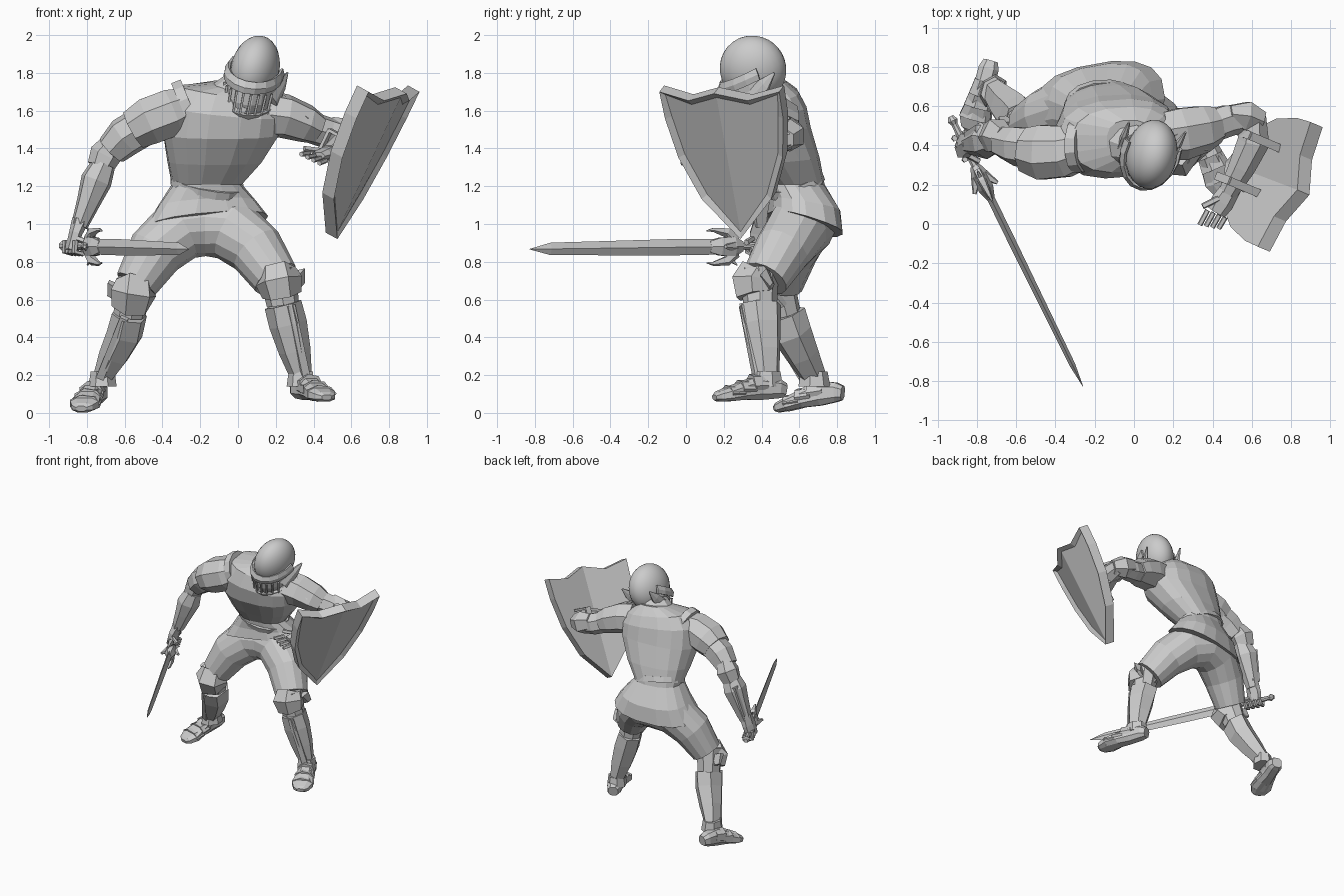
import bpy, bmesh
from math import sin, cos, pi, radians, copysign
from mathutils import Vector as V, Matrix, Euler


def finish(name, bm):
    bmesh.ops.recalc_face_normals(bm, faces=bm.faces)
    me = bpy.data.meshes.new(name)
    bm.to_mesh(me)
    bm.free()
    ob = bpy.data.objects.new(name, me)
    bpy.context.collection.objects.link(ob)
    return ob


def skin(name, rings, wrap=True, thick=0):
    bm = bmesh.new()
    rows = [[bm.verts.new(p) for p in r] for r in rings]
    n = len(rows[0])
    for r, s in zip(rows, rows[1:]):
        for i in range(n if wrap else n - 1):
            j = (i + 1) % n
            bm.faces.new((r[i], r[j], s[j], s[i]))
    if wrap:
        bm.faces.new(rows[0])
        bm.faces.new(rows[-1])
    ob = finish(name, bm)
    if thick:
        m = ob.modifiers.new("thickness", 'SOLIDIFY')
        m.thickness, m.offset = thick, 0
    return ob


def ring(c, a, b, n, power=1.0):
    f = lambda t: copysign(abs(t) ** power, t)
    return [c + a * f(cos(2 * pi * (i + .5) / n)) + b * f(sin(2 * pi * (i + .5) / n)) for i in range(n)]


def loft(name, st, ref=(1, 0, 0), n=8, power=1.0):
    """Stations are x, y, z, radius along ref, radius across."""
    P = [V(s[:3]) for s in st]
    rings = []
    for i, s in enumerate(st):
        t = (P[min(i + 1, len(P) - 1)] - P[max(i - 1, 0)]).normalized()
        a = (V(ref) - t * t.dot(V(ref))).normalized()
        rings.append(ring(P[i], a * s[3], t.cross(a) * s[-1], n, power))
    return skin(name, rings)


def beam(name, p, q, a, b, ref=(0, 0, 1), n=4):
    return loft(name, [(*p, a, b), (*q, a, b)], ref, n)


# Tunic: rings with x, y, z, half width, half depth, yaw, roll, back slope
tunic = [(-.17, .63, 1.0, .33, .19, .18, .08, -.33), (-.17, .63, 1.1, .265, .18, .18, .05, -.2),
         (-.165, .585, 1.21, .185, .145, .15, 0, 0), (-.125, .53, 1.33, .25, .175, .1, 0, .1),
         (-.09, .46, 1.48, .31, .20, .05, 0, .15), (-.08, .435, 1.6, .305, .2, .08, -.1, .15),
         (-.06, .43, 1.69, .255, .165, .08, -.16, .1), (-.02, .42, 1.735, .12, .11, 0, -.1, .2)]
skin("tunic", [ring(V(s[:3]), V((cos(s[5]), sin(s[5]), s[6])) * s[3],
                    V((-sin(s[5]), cos(s[5]), s[7])) * s[4], 16, .8) for s in tunic])
loft("waist_band", [(-.168, .59, 1.19, .195, .155), (-.16, .575, 1.23, .195, .155)], n=16, power=.85)
loft("collar", [(-.01, .41, 1.66, .16, .14), (.03, .38, 1.75, .1, .1)], n=10)
loft("neck", [(0, .41, 1.65, .09, .09), (.07, .37, 1.8, .08, .08)], n=10)
beam("collar_point", (-.03, .265, 1.52), (.03, .245, 1.62), .012, .03, (0, 1, 0))

# Breeches form one arch from knee to knee
loft("breeches", [(.2, .42, .71, .125, .125), (.1, .51, .86, .15, .15), (-.03, .59, .97, .165, .17),
                  (-.17, .625, 1.0, .17, .17), (-.31, .6, .97, .165, .17), (-.44, .545, .85, .15, .15),
                  (-.54, .5, .68, .12, .115)], (0, 1, 0), 14)

# Helmet
M = Matrix.Translation((.09, .355, 1.82)) @ Euler((radians(15), radians(14), radians(-10))).to_matrix().to_4x4()
bm = bmesh.new()
bmesh.ops.create_uvsphere(bm, u_segments=24, v_segments=16, radius=1,
                          matrix=M @ Matrix.Diagonal((.127, .178, .18, 1)))
for f in bm.faces:
    f.smooth = True
finish("helmet_skull", bm)


def arc(rx, ry, z, span=105, n=10, dy=0):
    ts = [radians(-span + 2 * span * i / n) for i in range(n + 1)]
    return [M @ V((rx * sin(t), dy - ry * cos(t), z + .035 * (1 - cos(t)))) for t in ts]


skin("brow_band", [arc(.137, .185, -.02), arc(.15, .205, -.05), arc(.148, .2, -.08)], False, .014)
skin("visor", [arc(.125, .17, -.08), arc(.13, .175, -.15), arc(.12, .16, -.2), arc(.085, .125, -.27)], False, .014)
skin("chin_guard", [arc(.14, .19, -.2), arc(.1, .145, -.275)], False, .012)
for i in range(9):
    t = radians(-64 + 16 * i)
    p, q = [M @ V((r * sin(t), -r * 1.33 * cos(t), z)) for r, z in ((.145, -.085), (.138, -.2))]
    beam("visor_bar", p, q, .008, .008, (1, 0, 0))
for s in (-1, 1):
    p, q = M @ V((s * .135, -.04, -.14)), M @ V((s * .15, .14, -.02))
    loft("helmet_hinge_wing", [(*p, .05, .02), (*p.lerp(q, .6), .04, .018), (*q, .006, .006)], n=6, ref=(0, 0, 1))


# Legs: hip side, knee, shin, ankle, then the foot from heel to toe
def leg(side, knee, shin, ankle, heel, toe, out):
    k, s, a, h, t = map(V, (knee, shin, ankle, heel, toe))
    low = k.lerp(s, .55)
    f = (t - h).normalized()
    w = f.cross(V((0, 0, 1))).normalized()
    loft(side + "_knee_joint", [(*(k + V((0, 0, .06))), .1, .105), (*low, .085, .09)], w, 8)
    loft(side + "_knee_cop", [(*(k + V((0, .01, .045)) + f * .01), .1, .11), (*(k + f * .03), .125, .125),
                              (*(k.lerp(low, .6) + f * .02), .105, .115)], w, 6)
    loft(side + "_knee_wing", [(*(k + V((out * .09, .03, .03))), .07, .03),
                               (*(k + V((out * .12, .07, -.03))), .035, .015)], w, 5)
    loft(side + "_greave", [(*low, .095, .12), (*s, .1, .11), (*s.lerp(a, .5), .085, .09),
                            (*a, .055, .07)], w, 6)
    beam(side + "_greave_ridge", low + f * .1, a + f * .06, .03, .022, w)
    loft(side + "_ankle_cuff", [(*(a + V((0, 0, .03))), .065, .075), (*(a - V((0, 0, .05))), .075, .09)], w, 7)
    prof = [(0, .055, .04, .04), (.1, .065, .055, .055), (.35, .075, .055, .07), (.6, .06, .07, .05),
            (.8, .045, .085, .038), (.95, .035, .06, .028), (1, .032, .03, .015)]
    loft(side + "_boot", [(*(h.lerp(t, u) + V((0, 0, z))), x, y) for u, z, x, y in prof], w, 8, .75)
    for u, z, x, y in ((.38, .085, .07, .065), (.55, .07, .08, .05), (.72, .05, .088, .045)):
        c = h.lerp(t, u) + V((0, 0, z))
        loft(side + "_boot_plate", [(*(c - f * .04), x * .85, y * .9), (*(c + f * .04), x, y)], w, 7)


leg("right", (-.545, .47, .64), (-.6, .56, .42), (-.715, .675, .19), (-.73, .83, .05), (-.83, .47, -.01), -1)
leg("left", (.205, .385, .7), (.265, .4, .47), (.335, .43, .19), (.31, .52, .065), (.47, .15, .05), 1)

# Sword arm
X = (0, 1, 0)
loft("right_armhole_ring", [(-.25, .4, 1.63, .14, .15), (-.3, .4, 1.61, .145, .15)], X, 12)
loft("right_pauldron", [(-.28, .39, 1.62, .12, .11), (-.35, .37, 1.59, .14, .135), (-.47, .365, 1.545, .15, .135),
                        (-.55, .38, 1.5, .12, .115)], X, 8)
loft("right_upper_arm", [(-.5, .385, 1.52, .11, .11), (-.6, .4, 1.46, .105, .11), (-.67, .42, 1.39, .085, .09)], X, 7)
loft("right_elbow_cop", [(-.665, .43, 1.43, .07, .06), (-.7, .45, 1.37, .095, .085), (-.73, .44, 1.3, .08, .07)], X, 6)
loft("right_vambrace", [(-.71, .43, 1.32, .07, .065), (-.75, .43, 1.23, .1, .085), (-.79, .42, 1.12, .08, .065),
                        (-.84, .41, .99, .055, .045)], X, 7)
beam("right_vambrace_plate", (-.77, .47, 1.27), (-.83, .43, 1.03), .05, .05, X)
loft("right_glove", [(-.835, .41, 1.02, .055, .045), (-.86, .4, .95, .07, .035), (-.885, .39, .86, .06, .03)], X, 6)

# Sword along its own axis
D = V((.44, -.898, -.012)).normalized()
S0 = V((-.93, .54, .885))
at = lambda s, z=0, o=0: S0 + D * s + V((0, 0, z)) + V((.9, .44, 0)) * o
sw = lambda name, st, n=4: loft(name, [(*at(s), a, b) for s, a, b in st], (0, 0, 1), n)
bm = bmesh.new()
SB = Matrix(((*V((1, 0, 0)), 0), (0, 1, 0, 0), (0, 0, 1, 0), (0, 0, 0, 1)))
sw("pommel", [(-.01, .015, .015), (.015, .028, .028), (.04, .015, .015)], 8)
sw("grip", [(.03, .017, .017), (.17, .022, .022), (.32, .018, .018)], 8)
sw("guard_block", [(.27, .03, .025), (.32, .06, .045), (.4, .055, .04), (.46, .035, .02)], 6)
bm.free()
for s in (-1, 1):
    loft("guard_prong", [(*at(.31, s * .03), .035, .025), (*at(.36, s * .075), .028, .025),
                         (*at(.44, s * .09), .012, .012), (*at(.48, s * .085), .003, .003)], (0, 0, 1), 5)
    loft("guard_spike", [(*at(.36, s * .05), .025, .02), (*at(.3, s * .1), .004, .004)], D, 4)
    loft("guard_side", [(*at(.33, 0, s * .02), .03, .03), (*at(.4, 0, s * .065), .01, .01)], (0, 0, 1), 5)


# Blade with a diamond section
def diamond(s, h, w):
    return [at(s, h), at(s, 0, w), at(s, -h), at(s, 0, -w)]


skin("blade", [diamond(.4, .042, .02), diamond(.7, .043, .02), diamond(1.4, .033, .015), diamond(1.525, .001, .001)])

# Fingers round the grip
for i in range(4):
    s = .1 + .04 * i
    loft("right_finger", [(*at(s, z, o), .016, .016) for z, o in ((.03, -.03), (-.03, -.035), (-.04, .01), (-.01, .035))], D, 5)
beam("right_thumb", at(.19, .045, -.02), at(.26, .02, .03), .016, .016, D, 5)

# Shield arm
loft("left_pauldron", [(.15, .45, 1.58, .13, .13), (.25, .465, 1.57, .14, .12), (.36, .49, 1.53, .125, .105),
                       (.42, .51, 1.5, .1, .085)], X, 7)
loft("left_pauldron_spike", [(.36, .47, 1.57, .1, .035), (.19, .43, 1.71, .008, .006)], X, 5)
loft("left_upper_arm", [(.36, .49, 1.52, .09, .085), (.48, .53, 1.48, .085, .085), (.57, .54, 1.46, .07, .075)], X, 7)
loft("left_elbow_cop", [(.48, .56, 1.5, .05, .07), (.57, .55, 1.47, .085, .09), (.65, .52, 1.45, .06, .06)], X, 6)
loft("left_vambrace", [(.61, .55, 1.46, .065, .065), (.61, .42, 1.44, .085, .085), (.55, .29, 1.41, .07, .07),
                       (.48, .16, 1.375, .045, .05)], (0, 0, 1), 7)
loft("left_glove", [(.5, .19, 1.38, .045, .05), (.45, .11, 1.37, .03, .06), (.42, .06, 1.36, .022, .05)], (0, 0, 1), 6)
for i in range(4):
    p, q = V((.375 + .03 * i, .07 - .012 * i, 1.375 - .013 * i)), V((.335 + .032 * i, -.005 - .006 * i, 1.37 - .016 * i))
    beam("left_finger", p, q, .014, .014, n=5)
beam("left_thumb", (.43, .13, 1.39), (.35, .09, 1.4), .016, .016, n=5)

# Shield: two flat halves meeting at a spine, with a raised rim
U, W = V((.39, .92, 0)), V((.42, -.16, .88))
N = U.cross(W).normalized()
C = V((.67, .235, 1.33))
half = [(.17, .375), (.345, .41), (.34, .25), (.3, .02), (.2, -.22)]
place = lambda u, v: C + U * u + W * v + N * (.05 - .2 * abs(u))
bm = bmesh.new()
top, tip = bm.verts.new(place(0, .435)), bm.verts.new(place(0, -.44))
for s in (-1, 1):
    bm.faces.new([top] + [bm.verts.new(place(s * u, v)) for u, v in half] + [tip])
bmesh.ops.recalc_face_normals(bm, faces=bm.faces)
if sum((f.normal.dot(N) for f in bm.faces)) < 0:
    bmesh.ops.reverse_faces(bm, faces=bm.faces)
back = bmesh.ops.duplicate(bm, geom=bm.verts[:] + bm.edges[:] + bm.faces[:])
dup = [g for g in back["geom"] if isinstance(g, bmesh.types.BMVert)]
front = [f for f in bm.faces if not set(f.verts) & set(dup)]
bmesh.ops.translate(bm, vec=N * -.075, verts=dup)
bmesh.ops.bridge_loops(bm, edges=[e for e in bm.edges if e.is_boundary])
bmesh.ops.inset_region(bm, faces=front, thickness=.035, depth=0, use_boundary=True)
bmesh.ops.translate(bm, vec=N * -.025, verts=list({v for f in front for v in f.verts}))
finish("shield", bm)

# Straps holding the forearm to the shield
for p in ((.53, .2, 1.39), (.635, .43, 1.44)):
    p = V(p)
    for z in (-.075, .075):
        beam("shield_strap", p - N * .09 + W * z, p + N * .1 + W * z, .03, .012, U)
    beam("shield_strap", p - N * .09 - W * .08, p - N * .09 + W * .08, .03, .012, U)
